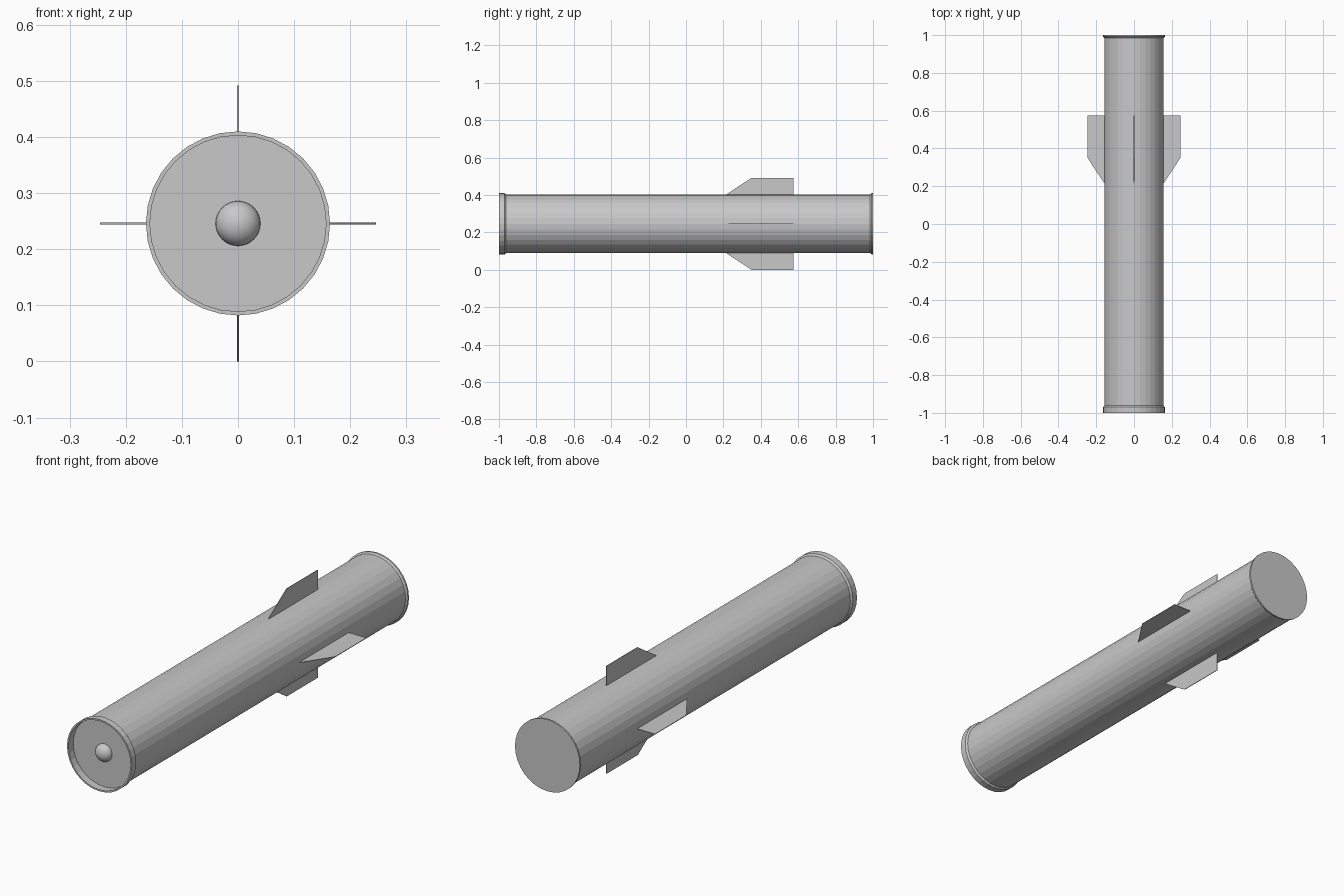
import bpy, bmesh, math

if "Cube" in bpy.data.objects:
    bpy.data.objects.remove(bpy.data.objects["Cube"])

CZ = 0.246      # height of the body axis
SIDES = 32

grey = bpy.data.materials.new("plain grey")
grey.diffuse_color = (0.58, 0.58, 0.58, 1)
grey.use_nodes = True
grey.node_tree.nodes["Principled BSDF"].inputs["Base Color"].default_value = grey.diffuse_color


def finish(name, bm):
    bmesh.ops.recalc_face_normals(bm, faces=bm.faces[:])
    me = bpy.data.meshes.new(name)
    bm.to_mesh(me)
    bm.free()
    me.materials.append(grey)
    ob = bpy.data.objects.new(name, me)
    bpy.context.collection.objects.link(ob)
    return ob


def lathe(name, profile, sides=SIDES, smooth=False):
    """Revolve (radius, y) points about the long axis; radius 0 closes the end."""
    bm = bmesh.new()
    rings = []
    for r, y in profile:
        n = 1 if r == 0 else sides
        rings.append([bm.verts.new((r * math.cos(math.tau * i / sides), y,
                                    CZ + r * math.sin(math.tau * i / sides)))
                      for i in range(n)])
    for a, b in zip(rings, rings[1:]):
        for i in range(sides):
            j = (i + 1) % sides
            quad = [a[i % len(a)], a[j % len(a)], b[j % len(b)], b[i % len(b)]]
            face = bm.faces.new(list(dict.fromkeys(quad)))
            face.smooth = smooth
    return finish(name, bm)


# Tube body with recessed front, front collar and flared rear lip
lathe("body", [(0, -0.965), (0.157, -0.965), (0.157, -1.0), (0.164, -1.0),
               (0.164, -0.97), (0.157, -0.962), (0.157, 0.985),
               (0.164, 0.992), (0.164, 1.0), (0, 1.0)])

# Rounded sensor dome inside the front recess
dome = [(0.04 * math.cos(t), -0.965 - 0.033 * math.sin(t))
        for t in (math.pi / 2 * k / 8 for k in range(8))]
lathe("sensor_dome", dome + [(0, -0.998)], 32, True)

# Four thin swept fins
FIN = [(0.14, 0.19), (0.246, 0.35), (0.246, 0.575), (0.14, 0.575)]
T = 0.0015
for k, name in enumerate(["right_fin", "top_fin", "left_fin", "bottom_fin"]):
    c, s = math.cos(k * math.pi / 2), math.sin(k * math.pi / 2)
    bm = bmesh.new()
    sheets = [[bm.verts.new((r * c - t * s, y, CZ + r * s + t * c))
               for r, y in FIN] for t in (-T, T)]
    for sheet in sheets:
        bm.faces.new(sheet)
    for i in range(4):
        j = (i + 1) % 4
        bm.faces.new([sheets[0][i], sheets[0][j], sheets[1][j], sheets[1][i]])
    finish(name, bm)
